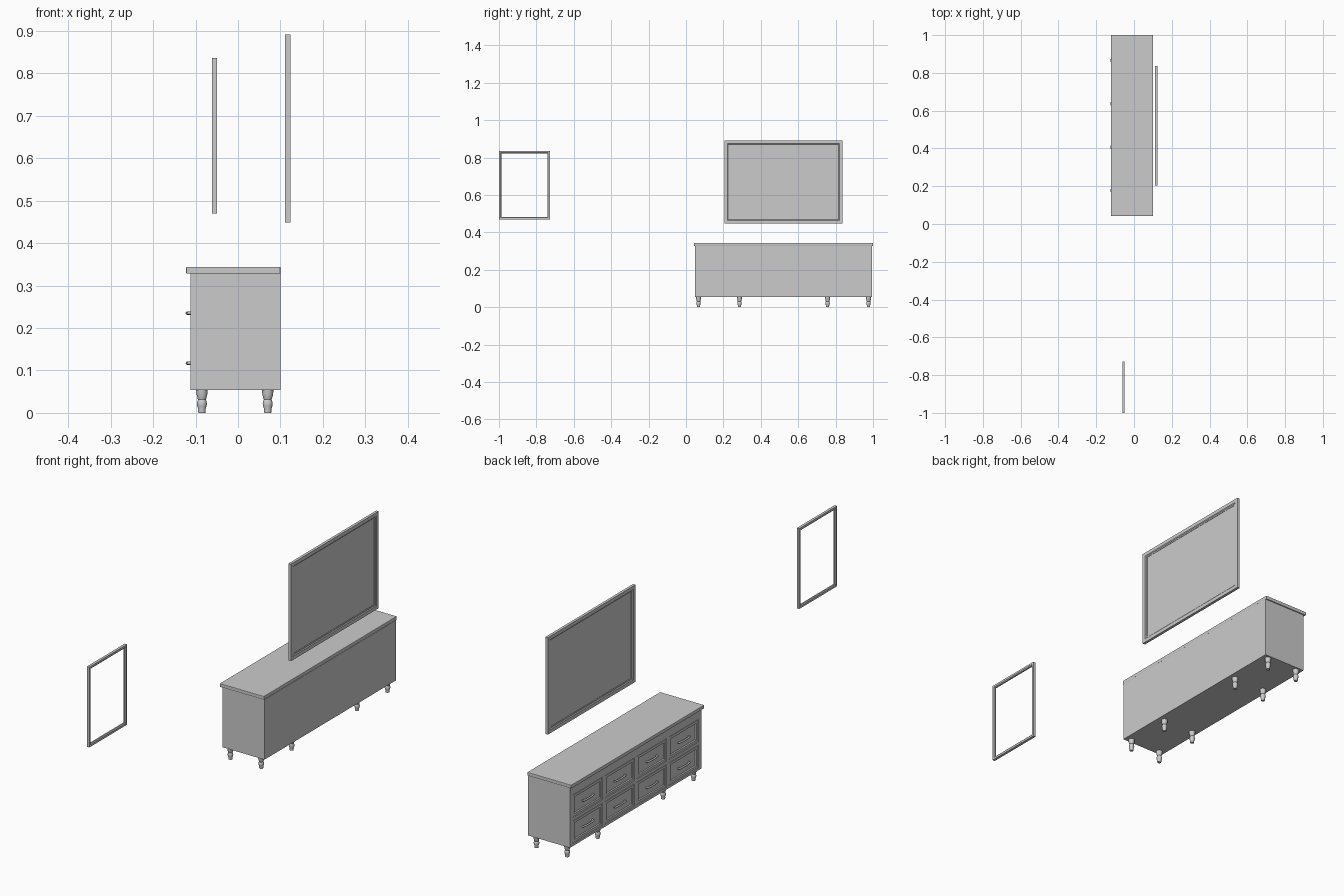
import bpy, bmesh, math
from mathutils import Vector

cube = bpy.data.objects.get("Cube")
if cube:
    bpy.data.objects.remove(cube)

grey = bpy.data.materials.new("plain grey")
grey.use_nodes = True
COLOUR = (0.6, 0.6, 0.6, 1)
grey.diffuse_color = COLOUR
grey.node_tree.nodes["Principled BSDF"].inputs["Base Color"].default_value = COLOUR


def finish(name, bm):
    """Turn a bmesh into a named object with the grey material."""
    bmesh.ops.recalc_face_normals(bm, faces=bm.faces)
    mesh = bpy.data.meshes.new(name)
    bm.to_mesh(mesh)
    bm.free()
    mesh.materials.append(grey)
    obj = bpy.data.objects.new(name, mesh)
    bpy.context.collection.objects.link(obj)
    return obj


def smooth(obj, angle=35):
    bpy.ops.object.select_all(action="DESELECT")
    obj.select_set(True)
    bpy.context.view_layer.objects.active = obj
    bpy.ops.object.shade_smooth_by_angle(angle=math.radians(angle))


def box(name, lo, hi, bevel=0):
    lo, hi = Vector(lo), Vector(hi)
    bm = bmesh.new()
    bmesh.ops.create_cube(bm, size=1)
    for v in bm.verts:
        v.co = (lo + hi) / 2 + v.co * (hi - lo)
    obj = finish(name, bm)
    if bevel:
        mod = obj.modifiers.new("soft edges", "BEVEL")
        mod.width, mod.segments = bevel, 2
    return obj


def frame(name, x, y, z, steps):
    """Rectangular frame facing x: steps are (inset, x) pairs swept round."""
    bm = bmesh.new()
    rings = []
    for inset, depth in steps:
        y0, y1, z0, z1 = y[0] + inset, y[1] - inset, z[0] + inset, z[1] - inset
        corners = ((y0, z0), (y1, z0), (y1, z1), (y0, z1))
        rings.append([bm.verts.new((x + depth, a, b)) for a, b in corners])
    for k, ring in enumerate(rings):
        after = rings[(k + 1) % len(rings)]
        for i in range(4):
            j = (i + 1) % 4
            bm.faces.new((ring[i], ring[j], after[j], after[i]))
    return finish(name, bm)


# Dresser body: gridded front with recessed drawers
X_FRONT, X_BACK = -0.112, 0.1
CENTRE, PITCH, HALF = 0.5215, 0.23, 0.107
columns = [CENTRE + PITCH * (i - 1.5) for i in range(4)]
rows = [0.117, 0.235]
ys = [0.048] + [c + s * HALF for c in columns for s in (-1, 1)] + [0.995]
zs = [0.054] + [c + s * 0.052 for c in rows for s in (-1, 1)] + [0.328]

bm = bmesh.new()
grid = [[bm.verts.new((X_FRONT, y, z)) for z in zs] for y in ys]
drawers = []
for i in range(len(ys) - 1):
    for j in range(len(zs) - 1):
        f = bm.faces.new((grid[i][j], grid[i][j + 1], grid[i + 1][j + 1], grid[i + 1][j]))
        if i % 2 and j % 2:
            drawers.append(f)
rim = [e for e in bm.edges if e.is_boundary]
sides = bmesh.ops.extrude_edge_only(bm, edges=rim)["geom"]
for v in sides:
    if isinstance(v, bmesh.types.BMVert):
        v.co.x = X_BACK
back_edges = [e for e in sides if isinstance(e, bmesh.types.BMEdge) and e.is_boundary]
bmesh.ops.contextual_create(bm, geom=back_edges)
bmesh.ops.recalc_face_normals(bm, faces=bm.faces)
for thickness, depth in ((0.001, -0.004), (0.003, 0.003), (0.016, 0), (0.004, -0.004)):
    bmesh.ops.inset_individual(bm, faces=drawers, thickness=thickness, depth=depth)
finish("dresser_body", bm)

# Dresser top
box("dresser_top", (-0.122, 0.043, 0.328), (X_BACK, 1.0, 0.344), 0.002)

# Turned legs
PROFILE = [(0, 0), (0.008, 0), (0.009, 0.004), (0.0085, 0.009), (0.011, 0.016),
           (0.0118, 0.022), (0.0105, 0.028), (0.009, 0.031), (0.0105, 0.035),
           (0.0128, 0.044), (0.0135, 0.055), (0, 0.055)]


def turned_leg(name, x, y):
    bm = bmesh.new()
    pts = [bm.verts.new((r, 0, z)) for r, z in PROFILE]
    edges = [bm.edges.new(pair) for pair in zip(pts, pts[1:])]
    bmesh.ops.spin(bm, geom=pts + edges, cent=(0, 0, 0), axis=(0, 0, 1),
                   angle=2 * math.pi, steps=20)
    bmesh.ops.remove_doubles(bm, verts=bm.verts, dist=0.0001)
    obj = finish(name, bm)
    obj.location = (x, y, 0)
    smooth(obj, 45)


for side, x in (("front", -0.085), ("back", 0.07)):
    for n, y in enumerate((0.067, 0.286, 0.757, 0.976)):
        turned_leg(f"{side}_leg_{n + 1}", x, y)


# Bowed drawer handles
def handle(name, y, z):
    path = [(-0.109, -0.038), (-0.116, -0.036), (-0.1185, -0.02), (-0.1195, 0),
            (-0.1185, 0.02), (-0.116, 0.036), (-0.109, 0.038)]
    curve = bpy.data.curves.new(name, "CURVE")
    curve.dimensions = "3D"
    curve.bevel_depth, curve.bevel_resolution = 0.004, 2
    curve.use_fill_caps = True
    spline = curve.splines.new("POLY")
    spline.points.add(len(path) - 1)
    for p, (px, py) in zip(spline.points, path):
        p.co = (px, y + py, z, 1)
    spline.use_smooth = True
    curve.materials.append(grey)
    obj = bpy.data.objects.new(name, curve)
    bpy.context.collection.objects.link(obj)


for r, z in enumerate(rows):
    for c, y in enumerate(columns):
        handle(f"drawer_handle_{r + 1}_{c + 1}", y, z)

# Wall mirror: stepped frame round a recessed panel
my, mz = (0.205, 0.836), (0.449, 0.891)
frame("mirror_frame", 0.111, my, mz,
      [(0, 0), (0.016, 0), (0.02, 0.003), (0.026, 0.003),
       (0.026, 0.0095), (0.02, 0.0095), (0.016, 0.0125), (0, 0.0125)])
box("mirror_panel", (0.1155, my[0] + 0.024, mz[0] + 0.024),
    (0.119, my[1] - 0.024, mz[1] - 0.024))

# Open picture frame
frame("picture_frame", -0.061, (-1.0, -0.728), (0.47, 0.836),
      [(0, 0), (0.009, 0), (0.013, 0.003), (0.013, 0.009), (0.009, 0.012), (0, 0.012)])
